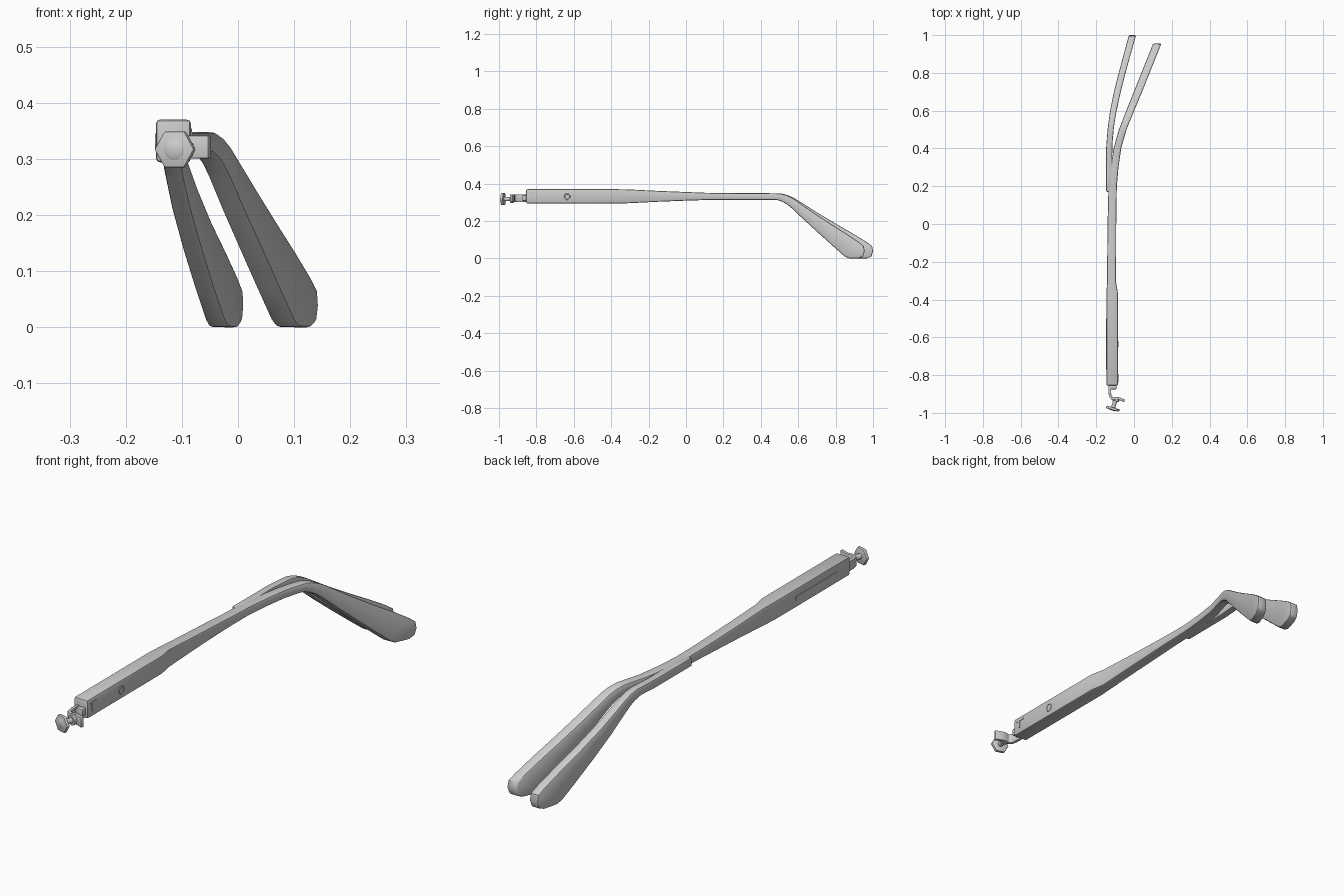
import bpy, bmesh, math
from mathutils import Vector, Matrix

if "Cube" in bpy.data.objects:
    bpy.data.objects.remove(bpy.data.objects["Cube"])

grey = bpy.data.materials.new("light grey")
grey.diffuse_color = (0.6, 0.6, 0.6, 1)
grey.use_nodes = True
grey.node_tree.nodes["Principled BSDF"].inputs["Base Color"].default_value = grey.diffuse_color


def finish(bm, name, bevel=0.0, angle=35):
    bmesh.ops.recalc_face_normals(bm, faces=bm.faces)
    if bevel:
        sharp = [e for e in bm.edges if len(e.link_faces) == 2
                 and e.calc_face_angle(0) > math.radians(50)]
        bmesh.ops.bevel(bm, geom=sharp, offset=bevel, segments=2,
                        profile=0.5, affect='EDGES', clamp_overlap=True)
    me = bpy.data.meshes.new(name)
    bm.to_mesh(me)
    bm.free()
    me.polygons.foreach_set("use_smooth", [True] * len(me.polygons))
    me.set_sharp_from_angle(angle=math.radians(angle))
    me.materials.append(grey)
    ob = bpy.data.objects.new(name, me)
    bpy.context.collection.objects.link(ob)
    return ob


def lookup(table, y):
    """Linear reading of (y, centre x, half width)."""
    if y <= table[0][0]:
        return table[0][1:]
    for a, b in zip(table, table[1:]):
        if y <= b[0]:
            t = (y - a[0]) / (b[0] - a[0])
            return tuple(p + (q - p) * t for p, q in zip(a[1:], b[1:]))
    return table[-1][1:]


def loft(name, stations, plan, bevel):
    """Side profile (top y,z / bottom y,z) with its plan-view path."""
    bm = bmesh.new()
    rings = []
    for yt, zt, yb, zb in stations:
        ring = []
        for y, z, s in ((yt, zt, -1), (yt, zt, 1), (yb, zb, 1), (yb, zb, -1)):
            c, h = lookup(plan, y)
            ring.append(bm.verts.new((c + s * h, y, z)))
        rings.append(ring)
    for a, b in zip(rings, rings[1:]):
        for i in range(4):
            j = (i + 1) % 4
            bm.faces.new((a[i], a[j], b[j], b[i]))
    bm.faces.new(rings[0])
    bm.faces.new(rings[-1][::-1])
    return finish(bm, name, bevel)


def box(name, lo, hi, bevel=0.0):
    bm = bmesh.new()
    lo, hi = Vector(lo), Vector(hi)
    bmesh.ops.create_cube(bm, size=1, matrix=Matrix.Translation((lo + hi) / 2)
                          @ Matrix.Diagonal((*(hi - lo), 1)))
    return finish(bm, name, bevel)


def rod(name, a, b, r, n, spin=0.0, r2=None, bevel=0.0):
    a, b = Vector(a), Vector(b)
    d = b - a
    m = (Matrix.Translation((a + b) / 2) @ d.to_track_quat('Z', 'Y').to_matrix().to_4x4()
         @ Matrix.Rotation(spin, 4, 'Z'))
    bm = bmesh.new()
    bmesh.ops.create_cone(bm, cap_ends=True, segments=n, radius1=r,
                          radius2=r if r2 is None else r2, depth=d.length, matrix=m)
    return finish(bm, name, bevel)


# bent ear tip profile shared by both arms
bend = [(.47, .348, .47, .313), (.51, .347, .495, .311), (.545, .338, .52, .303),
        (.58, .322, .545, .290), (.62, .297, .575, .268), (.70, .246, .645, .207),
        (.80, .186, .735, .132), (.89, .134, .82, .062), (.965, .088, .882, .012),
        (.995, .066, .905, .001), (1.0, .038, .935, 0), (.991, .010, .965, 0)]
bend_short = [(.47 + (a - .47) * .915, b, .47 + (c - .47) * .915, d) for a, b, c, d in bend]

# main arm running into the outward tip
front = [(y, t, y, b) for y, t, b in (
    (-.855, .370, .294), (-.37, .370, .294), (-.31, .369, .295), (-.15, .361, .303),
    (0, .355, .309), (.1, .351, .312), (.2, .349, .313), (.3, .348, .313), (.4, .348, .313))]
main_plan = [(-.855, -.115, .031), (-.37, -.115, .031), (-.31, -.119, .024), (0, -.117, .023),
             (.2, -.113, .022), (.3, -.103, .021), (.4, -.088, .020), (.5, -.060, .020),
             (.6, -.020, .021), (.7, .021, .022), (.96, .125, .022)]
loft("main_arm", front + bend_short, main_plan, .007)

# second, straighter tip laid on the outer side
start = [(y, .349, y, .313) for y in (.17, .25, .33, .41)]
side_plan = [(.17, -.132, .016), (.41, -.131, .016), (.5, -.124, .016), (.6, -.110, .017),
             (.7, -.088, .018), (.8, -.063, .018), (1.0, -.008, .019)]
loft("second_tip", start + bend, side_plan, .006)

# hinge strap bent from the arm end toward the inside
path = [(-.128, -.84), (-.128, -.895), (-.124, -.915), (-.112, -.926), (-.095, -.922),
        (-.080, -.924), (-.050, -.936)]
bm = bmesh.new()
rows = []
for i, p in enumerate(path):
    p = Vector(p)
    t = (Vector(path[min(i + 1, len(path) - 1)]) - Vector(path[max(i - 1, 0)])).normalized()
    n = Vector((-t.y, t.x)) * .007
    rows.append([bm.verts.new((*(p + n * s), z)) for s, z in
                 ((1, .301), (1, .342), (-1, .342), (-1, .301))])
for a, b in zip(rows, rows[1:]):
    for i in range(4):
        bm.faces.new((a[i], a[(i + 1) % 4], b[(i + 1) % 4], b[i]))
bm.faces.new(rows[0])
bm.faces.new(rows[-1])
finish(bm, "hinge_strap", .003)
box("hinge_knuckle", (-.128, -.875, .308), (-.092, -.85, .338), .004)

# screw: shaft, hexagonal head, round boss with slot
axis = Vector((-.28, -.96, 0)).normalized()
head = Vector((-.112, -.978, .317))
rod("screw_shaft", head - axis * .058, head, .011, 20)
rod("screw_head", head - axis * .007, head + axis * .007, .037, 6, math.radians(30), bevel=.003)
rod("screw_boss", head + axis * .006, head + axis * .010, .020, 24, r2=.014)
rod("screw_collar", head - axis * .056, head - axis * .042, .020, 24)

# raised details on the arm sides
bm = bmesh.new()
N, M = 24, 6
grid = [[bm.verts.new((-.084 + .002 * math.sin(v * math.tau / M),
                       -.635 + (.015 + .002 * math.cos(v * math.tau / M)) * math.cos(u * math.tau / N),
                       .330 + (.015 + .002 * math.cos(v * math.tau / M)) * math.sin(u * math.tau / N)))
         for v in range(M)] for u in range(N)]
for u in range(N):
    for v in range(M):
        bm.faces.new((grid[u][v], grid[(u + 1) % N][v],
                      grid[(u + 1) % N][(v + 1) % M], grid[u][(v + 1) % M]))
finish(bm, "side_ring")
box("hinge_plate_bar", (-.086, -.838, .348), (-.082, -.795, .354))
box("hinge_plate_leg", (-.086, -.826, .318), (-.082, -.818, .350))
box("outer_strip", (-.148, -.77, .325), (-.144, -.50, .340))
